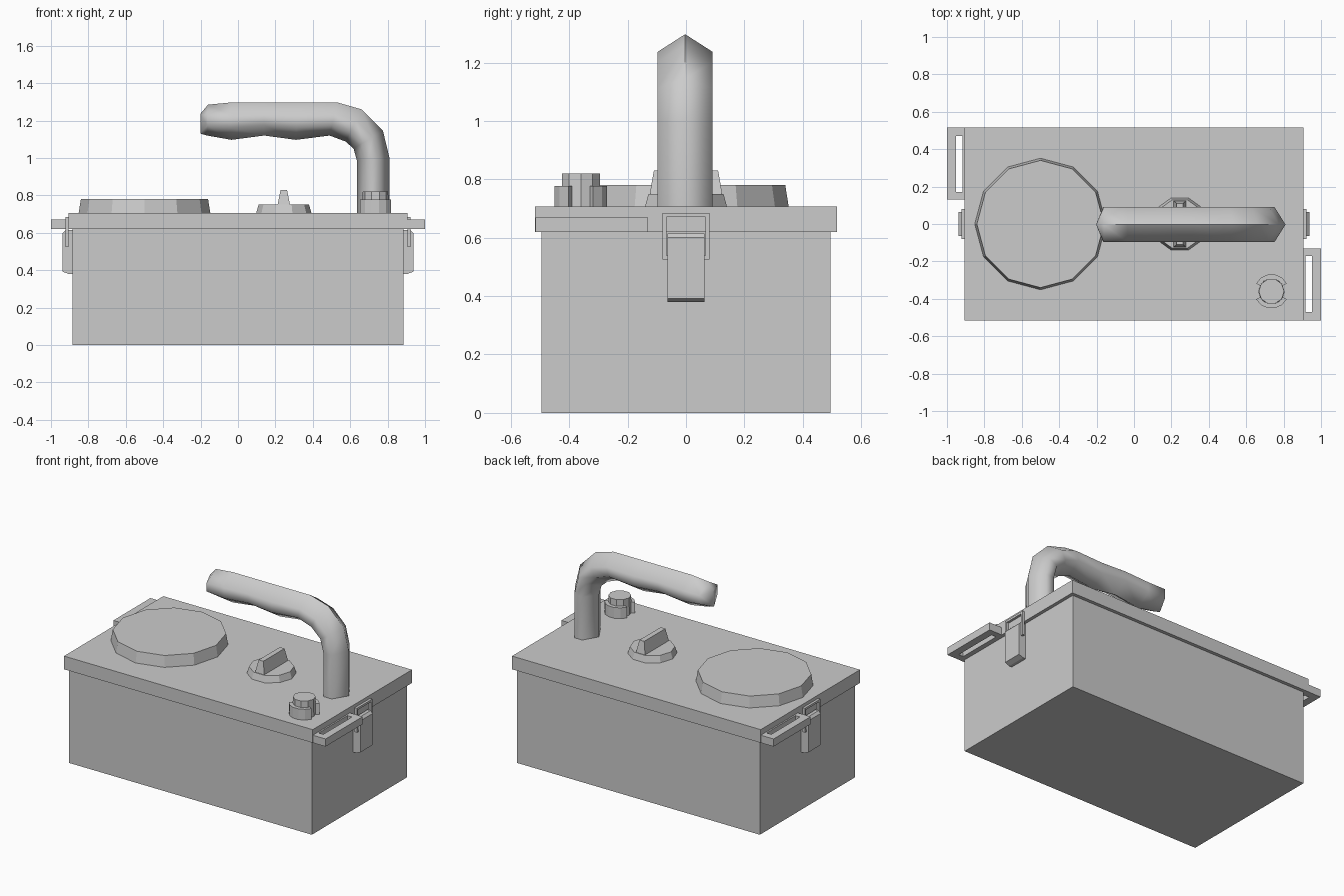
import bpy, bmesh, math
from mathutils import Matrix, Vector

if "Cube" in bpy.data.objects:
    bpy.data.objects.remove(bpy.data.objects["Cube"], do_unlink=True)

grey = bpy.data.materials.new("plain_grey")
grey.use_nodes = True
COLOUR = (0.6, 0.6, 0.6, 1)
grey.diffuse_color = COLOUR
grey.node_tree.nodes["Principled BSDF"].inputs["Base Color"].default_value = COLOUR


def finish(name, bm):
    bmesh.ops.recalc_face_normals(bm, faces=bm.faces)
    mesh = bpy.data.meshes.new(name)
    bm.to_mesh(mesh)
    bm.free()
    mesh.materials.append(grey)
    obj = bpy.data.objects.new(name, mesh)
    bpy.context.collection.objects.link(obj)
    return obj


def loft(name, rings, closed=False):
    """Skin matching rings of points; cap the ends unless the rings close up."""
    bm = bmesh.new()
    loops = [[bm.verts.new(p) for p in ring] for ring in rings]
    pairs = list(zip(loops, loops[1:]))
    if closed:
        pairs.append((loops[-1], loops[0]))
    else:
        bm.faces.new(loops[0])
        bm.faces.new(loops[-1])
    for a, b in pairs:
        for i in range(len(a)):
            j = (i + 1) % len(a)
            bm.faces.new((a[i], a[j], b[j], b[i]))
    return finish(name, bm)


def rect(x, y, hx, hy, z):
    return [(x + sx * hx, y + sy * hy, z) for sx, sy in ((-1, -1), (1, -1), (1, 1), (-1, 1))]


def block(name, x, y, hx, hy, z0, z1, top=(1, 1)):
    return loft(name, [rect(x, y, hx, hy, z0), rect(x, y, hx * top[0], hy * top[1], z1)])


def disc(name, x, y, r0, r1, z0, z1, sides):
    def ring(r, z):
        return [(x + r * math.cos(math.tau * i / sides), y + r * math.sin(math.tau * i / sides), z)
                for i in range(sides)]
    return loft(name, [ring(r0, z0), ring(r1, z1)])


def frame(name, outer, inner, z0, z1):
    """Rectangular ring; each rectangle is centre x, centre y, half x, half y."""
    return loft(name, [rect(*outer, z0), rect(*outer, z1), rect(*inner, z1), rect(*inner, z0)], True)


# Case and lid
block("case_body", 0, 0, 0.885, 0.495, 0, 0.62)
block("lid", 0, 0, 0.907, 0.517, 0.62, 0.707)

# Large round cover, turn knob and push button
disc("round_cover", -0.5, 0, 0.352, 0.34, 0.705, 0.78, 12)
disc("knob_base", 0.245, 0, 0.148, 0.135, 0.705, 0.75, 10)
block("knob_grip", 0.245, 0, 0.034, 0.125, 0.745, 0.83, (0.5, 0.88))
disc("push_button", 0.735, -0.36, 0.07, 0.068, 0.705, 0.82, 10)

# Two curved guards around the button
for label, start in (("back", 27), ("front", 207)):
    rings = []
    for i in range(6):
        a = math.radians(start + i * 126 / 5)
        c, s = math.cos(a), math.sin(a)
        rings.append([(0.735 + r * c, -0.36 + r * s, z)
                      for r, z in ((0.068, 0.705), (0.092, 0.705), (0.092, 0.778), (0.068, 0.778))])
    loft(label + "_button_guard", rings)

# Strap loops and latches, repeated by a half turn
for side, turn in (("left", 0), ("right", math.pi)):
    strap = frame(side + "_strap_loop", (0.952, -0.323, 0.048, 0.193),
                  (0.934, -0.32, 0.017, 0.15), 0.62, 0.67)
    # Latch lever: side profile swept across its width
    profile = ((0.885, 0.38), (0.905, 0.38), (0.937, 0.392), (0.937, 0.6), (0.922, 0.615), (0.885, 0.615))
    lever = loft(side + "_latch_lever", [[(x, y, z) for x, z in profile] for y in (-0.064, 0.064)])
    # Wire bail lying against the lid edge
    bail = frame(side + "_latch_bail", (0, 0, 0.081, 0.08), (0, 0, 0.067, 0.066), 0, 0.016)
    bail.data.transform(Matrix.Translation((0.907, 0, 0.605))
                        @ Matrix(((0, 0, 1, 0), (1, 0, 0, 0), (0, 1, 0, 0), (0, 0, 0, 1))))
    for obj in (strap, lever, bail):
        obj.data.transform(Matrix.Rotation(turn, 4, "Z"))

# Handle: outer and inner side outlines joined by six-sided sections
stations = (
    ((0.81, 0.7), (0.637, 0.7)), ((0.81, 1.0), (0.636, 0.985)),
    ((0.775, 1.145), (0.618, 1.05)), ((0.66, 1.26), (0.575, 1.088)),
    ((0.53, 1.297), (0.49, 1.12)), ((0.32, 1.297), (0.31, 1.097)),
    ((0.14, 1.297), (0.14, 1.12)), ((-0.035, 1.297), (-0.035, 1.097)),
    ((-0.16, 1.285), (-0.165, 1.12)),
)
sections = []
for (ox, oz), (ix, iz) in stations:
    out, inn = Vector((ox, -0.003, oz)), Vector((ix, -0.003, iz))
    half = Vector((0, 0.094, 0))
    a, b = out.lerp(inn, 0.34), out.lerp(inn, 0.68)
    sections.append([out, a + half, b + half, inn, b - half, a - half])
# Grip tip narrows to a short upright edge
tip = [Vector((-0.2, y, z)) for y, z in ((-0.003, 1.238), (0.004, 1.232), (0.004, 1.136),
                                         (-0.003, 1.13), (-0.01, 1.136), (-0.01, 1.232))]
handle = loft("handle", sections + [tip])
bpy.ops.object.select_all(action="DESELECT")
handle.select_set(True)
bpy.context.view_layer.objects.active = handle
bpy.ops.object.shade_smooth_by_angle(angle=math.radians(65))
